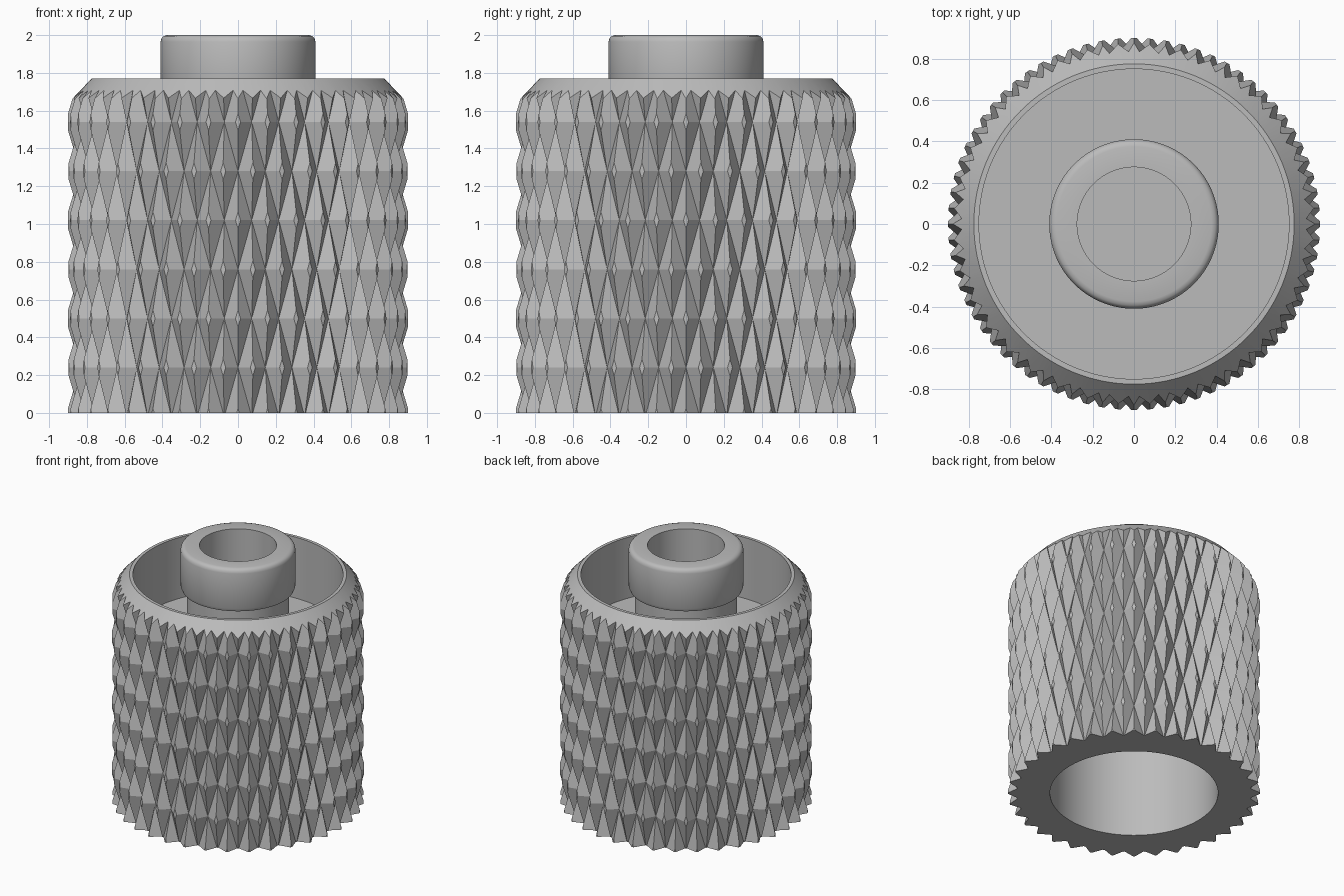
import bpy, bmesh
from math import radians, cos, sin, tau

cube = bpy.data.objects.get("Cube")
if cube:
    bpy.data.objects.remove(cube)

metal = bpy.data.materials.new("plain grey")
metal.use_nodes = True
GREY = (0.5, 0.5, 0.5, 1)
metal.diffuse_color = GREY
metal.node_tree.nodes["Principled BSDF"].inputs["Base Color"].default_value = GREY


def add_object(name, bm):
    bmesh.ops.recalc_face_normals(bm, faces=bm.faces)
    mesh = bpy.data.meshes.new(name)
    bm.to_mesh(mesh)
    bm.free()
    mesh.materials.append(metal)
    obj = bpy.data.objects.new(name, mesh)
    bpy.context.collection.objects.link(obj)
    return obj


def lathe(name, profile, steps=128):
    """Turn a closed (radius, height) profile about the z axis."""
    bm = bmesh.new()
    verts = [bm.verts.new((r, 0, z)) for r, z in profile]
    edges = [bm.edges.new(pair) for pair in zip(verts, verts[1:])]
    bmesh.ops.spin(bm, geom=verts + edges, axis=(0, 0, 1), cent=(0, 0, 0),
                   angle=tau, steps=steps, use_duplicate=False)
    bmesh.ops.remove_doubles(bm, verts=bm.verts, dist=0.0001)
    return add_object(name, bm)


def smooth(obj, angle):
    bpy.ops.object.select_all(action='DESELECT')
    obj.select_set(True)
    bpy.context.view_layer.objects.active = obj
    bpy.ops.object.shade_smooth_by_angle(angle=radians(angle))


# Knurled blank: staggered rows of truncated diamond pyramids
TEETH, ROW, FIRST = 36, 0.26, -0.28
OUTER, VALLEY, FLAT = 0.9, 0.835, 0.17
half = tau / TEETH / 2
CORNERS = [(1, 0), (0, 1), (-1, 0), (0, -1)]


def knurl_blank():
    bm = bmesh.new()

    def vert(r, a, z):
        return bm.verts.new((r * sin(a), -r * cos(a), z))

    for row in range(10):
        z = FIRST + row * ROW
        for i in range(TEETH):
            a = (2 * i + (row + 1) % 2) * half
            base = [vert(VALLEY, a + u * half, z + v * ROW) for u, v in CORNERS]
            tip = [vert(OUTER, a + u * half * FLAT, z + v * ROW * FLAT) for u, v in CORNERS]
            bm.faces.new(tip)
            for k in range(4):
                n = (k + 1) % 4
                bm.faces.new((base[k], base[n], tip[n], tip[k]))
    bmesh.ops.remove_doubles(bm, verts=bm.verts, dist=0.0005)
    # Trim the ragged ends flat and cap them
    for z, side in ((-0.1, -1), (1.9, 1)):
        geom = bm.verts[:] + bm.edges[:] + bm.faces[:]
        bmesh.ops.bisect_plane(bm, geom=geom, plane_co=(0, 0, z),
                               plane_no=(0, 0, side), clear_outer=True)
    rim = [e for e in bm.edges if e.is_boundary]
    bmesh.ops.holes_fill(bm, edges=rim, sides=0)
    return add_object("knurled_sleeve", bm)


sleeve = knurl_blank()

# Turned envelope: bottom bore, chamfered shoulder, thin rim and top well
envelope = lathe("sleeve_envelope", [
    (0, 1.1), (0.6, 1.1), (0.6, 0), (1, 0), (1, 1.534), (0.775, 1.77),
    (0.75, 1.77), (0.75, 1.29), (0, 1.29)])
envelope.hide_render = True

trim = sleeve.modifiers.new("trim", 'BOOLEAN')
trim.operation = 'INTERSECT'
trim.solver = 'EXACT'
trim.object = envelope
bpy.context.view_layer.objects.active = sleeve
bpy.ops.object.modifier_apply(modifier=trim.name)
bpy.data.objects.remove(envelope)
smooth(sleeve, 12)

# Central post with a wider rounded collar and a blind hole
post = lathe("center_post", [
    (0, 1.35), (0.275, 1.35), (0.275, 2), (0.375, 2), (0.393, 1.995), (0.405, 1.983),
    (0.41, 1.965), (0.41, 1.69), (0.4, 1.665), (0.366, 1.66), (0.366, 1.28), (0, 1.28)])
smooth(post, 35)
